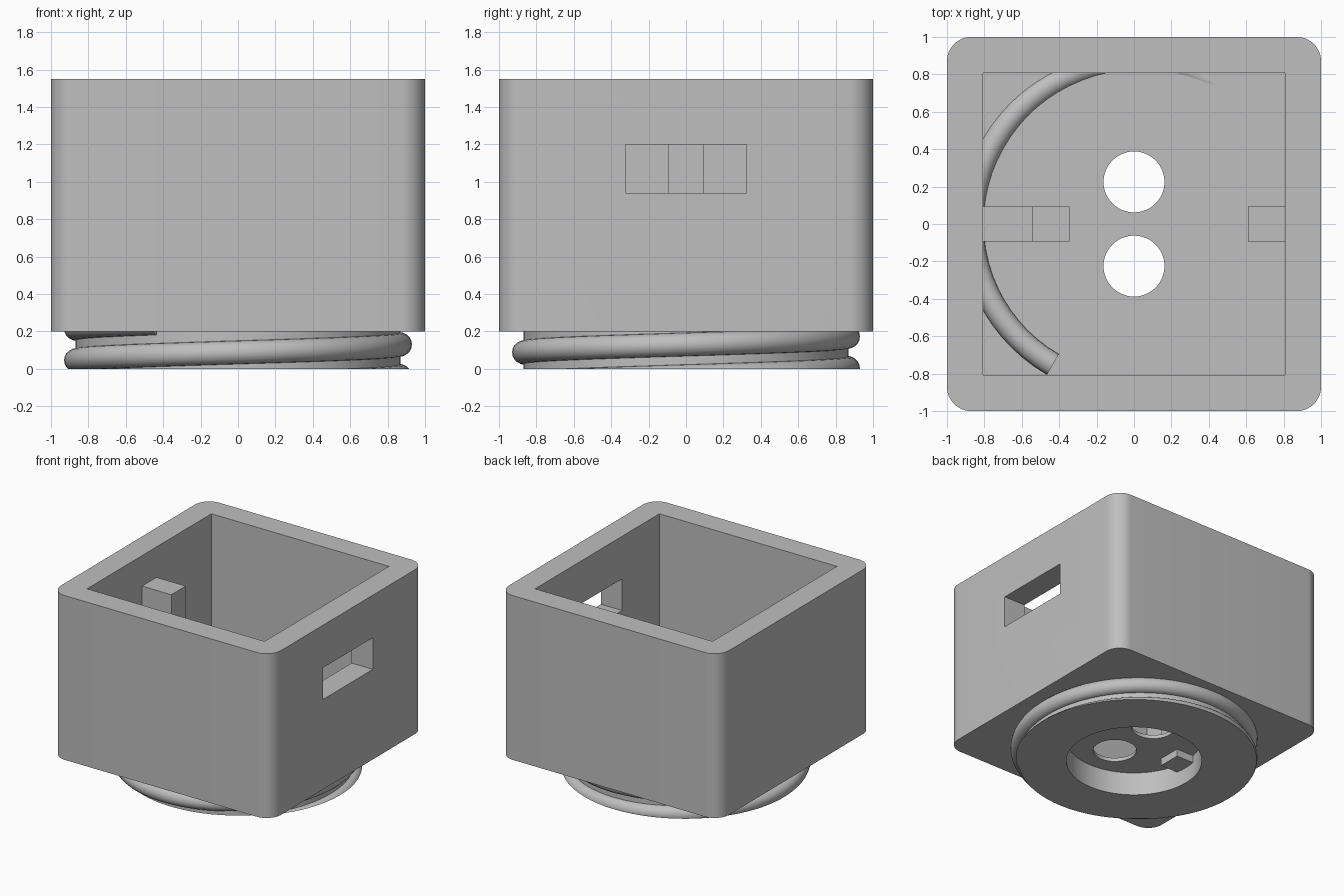
import bpy, bmesh, math
from mathutils import Vector

cube = bpy.data.objects.get("Cube")
if cube:
    bpy.data.objects.remove(cube, do_unlink=True)

GREY = (0.52, 0.52, 0.52, 1)
mat = bpy.data.materials.new("plain grey")
mat.use_nodes = True
mat.diffuse_color = GREY
mat.node_tree.nodes["Principled BSDF"].inputs["Base Color"].default_value = GREY


def add_object(name, bm):
    bmesh.ops.recalc_face_normals(bm, faces=bm.faces)
    mesh = bpy.data.meshes.new(name)
    bm.to_mesh(mesh)
    bm.free()
    mesh.materials.append(mat)
    ob = bpy.data.objects.new(name, mesh)
    bpy.context.collection.objects.link(ob)
    return ob


def prism(name, points, offset):
    """Extrude a flat outline along an offset."""
    bm = bmesh.new()
    face = bm.faces.new([bm.verts.new(p) for p in points])
    extruded = bmesh.ops.extrude_face_region(bm, geom=[face])["geom"]
    moved = [v for v in extruded if isinstance(v, bmesh.types.BMVert)]
    bmesh.ops.translate(bm, verts=moved, vec=Vector(offset))
    return add_object(name, bm)


def box(name, x0, x1, half_y, z0, z1):
    outline = [(x0, -half_y, z0), (x1, -half_y, z0), (x1, half_y, z0), (x0, half_y, z0)]
    return prism(name, outline, (0, 0, z1 - z0))


def cylinder(name, radius, y, z0, z1, sides):
    turns = [2 * math.pi * i / sides for i in range(sides)]
    outline = [(radius * math.cos(a), y + radius * math.sin(a), z0) for a in turns]
    return prism(name, outline, (0, 0, z1 - z0))


def apply(ob, mod):
    bpy.ops.object.select_all(action="DESELECT")
    bpy.context.view_layer.objects.active = ob
    ob.select_set(True)
    bpy.ops.object.modifier_apply(modifier=mod.name)


def combine(ob, other, operation):
    mod = ob.modifiers.new("combine", "BOOLEAN")
    mod.operation = operation
    mod.solver = "EXACT"
    mod.object = other
    apply(ob, mod)
    bpy.data.objects.remove(other, do_unlink=True)


def shade(ob, degrees):
    bpy.ops.object.select_all(action="DESELECT")
    bpy.context.view_layer.objects.active = ob
    ob.select_set(True)
    bpy.ops.object.shade_smooth_by_angle(angle=math.radians(degrees))


# Housing with rounded upright corners
HALF, CORNER = 1.0, 0.13
outline = []
for quarter in range(4):
    mid = math.pi / 4 + quarter * math.pi / 2
    cx = math.copysign(HALF - CORNER, math.cos(mid))
    cy = math.copysign(HALF - CORNER, math.sin(mid))
    for i in range(13):
        a = (quarter + i / 12) * math.pi / 2
        outline.append((cx + CORNER * math.cos(a), cy + CORNER * math.sin(a), 0.2))
housing = prism("housing", outline, (0, 0, 1.35))

# Round neck below, then the cavity, bore, cable holes and port opening
combine(housing, cylinder("neck", 0.87, 0, 0, 0.21, 96), "UNION")
combine(housing, box("cavity", -0.807, 0.807, 0.807, 0.22, 1.7), "DIFFERENCE")
combine(housing, cylinder("bore", 0.51, 0, -0.1, 0.19, 64), "DIFFERENCE")
for side in (-1, 1):
    combine(housing, cylinder("cable_hole", 0.163, side * 0.225, 0.1, 0.3, 48), "DIFFERENCE")
combine(housing, box("port_opening", 0.7, 1.1, 0.323, 0.94, 1.2), "DIFFERENCE")

# Board supports: a stepped post on one wall and a low rest under the port
step = [(-0.85, 0.13), (-0.345, 0.13), (-0.345, 0.86), (-0.54, 0.86), (-0.54, 1.3), (-0.85, 1.3)]
post = prism("stepped_post", [(x, -0.094, z) for x, z in step], (0, 0.188, 0))
combine(housing, post, "UNION")
combine(housing, box("board_rest", 0.61, 0.85, 0.094, 0.13, 0.86), "UNION")
shade(housing, 30)

# Screw thread: a round section swept up a helix, trimmed flush at the base
RADIUS, TUBE, PITCH, SIDES, STEPS = 0.867, 0.063, 0.17, 20, 132
bm = bmesh.new()
rings = []
for i in range(STEPS + 1):
    deg = -60 + 660 * i / STEPS
    a = math.radians(deg)
    z = 0.045 + PITCH * (deg - 180) / 360
    ring = []
    for k in range(SIDES):
        b = 2 * math.pi * k / SIDES
        r = RADIUS + TUBE * math.cos(b)
        ring.append(bm.verts.new((r * math.cos(a), r * math.sin(a), z + TUBE * math.sin(b))))
    rings.append(ring)
for lower, upper in zip(rings, rings[1:]):
    for k in range(SIDES):
        n = (k + 1) % SIDES
        bm.faces.new((lower[k], lower[n], upper[n], upper[k]))
bm.faces.new(rings[0])
bm.faces.new(rings[-1])
cut = bmesh.ops.bisect_plane(bm, geom=bm.verts[:] + bm.edges[:] + bm.faces[:],
                             plane_co=(0, 0, 0), plane_no=(0, 0, -1), clear_outer=True)
rim = [e for e in cut["geom_cut"] if isinstance(e, bmesh.types.BMEdge)]
bmesh.ops.holes_fill(bm, edges=rim)
thread = add_object("screw_thread", bm)
shade(thread, 40)
